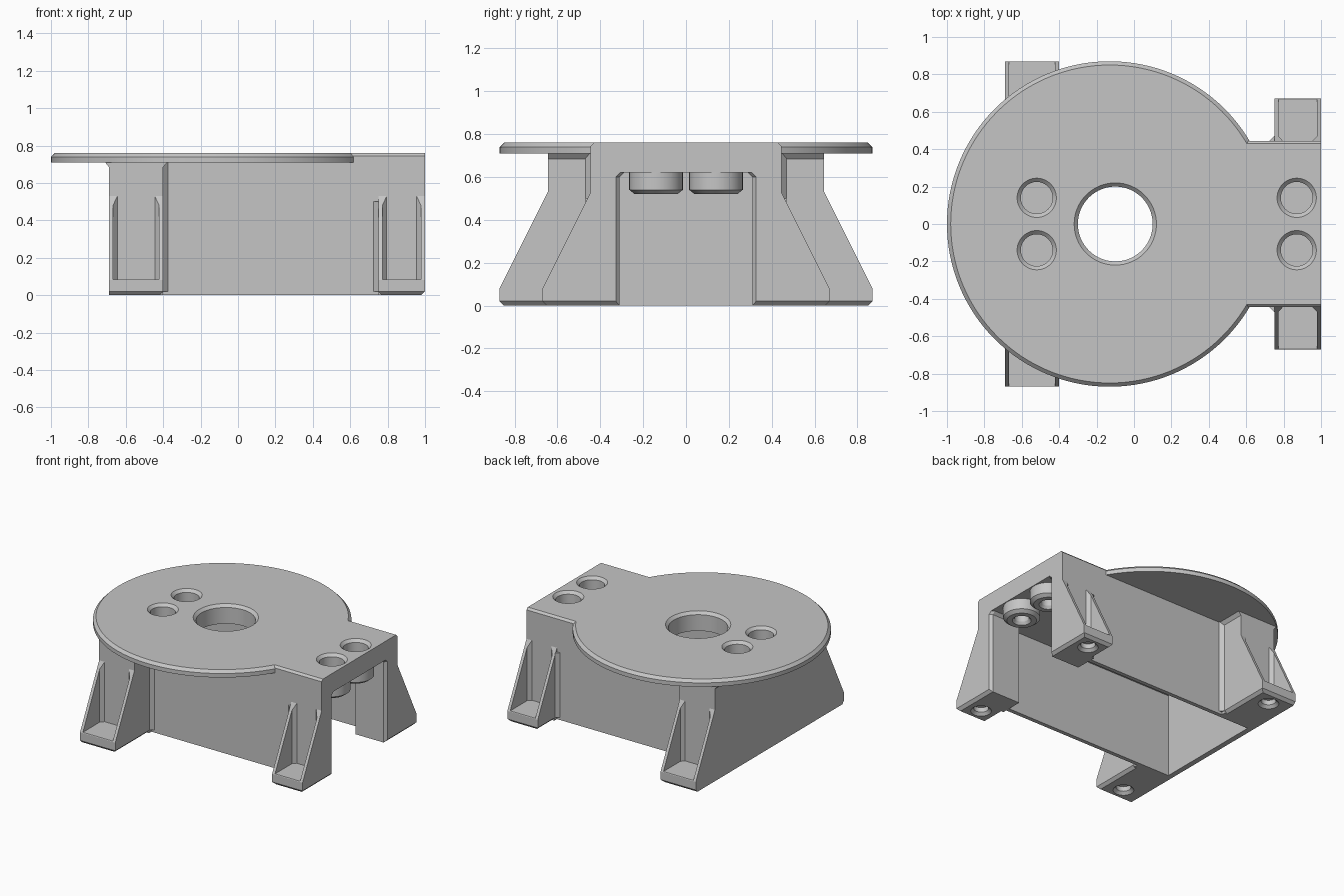
import bpy, bmesh, math

old = bpy.data.objects.get("Cube")
if old:
    bpy.data.objects.remove(old, do_unlink=True)

grey = bpy.data.materials.new("plain_grey")
grey.use_nodes = True
grey.diffuse_color = (0.56, 0.56, 0.56, 1)
grey.node_tree.nodes["Principled BSDF"].inputs["Base Color"].default_value = (0.56, 0.56, 0.56, 1)


def finish(name, bm):
    bmesh.ops.recalc_face_normals(bm, faces=bm.faces)
    mesh = bpy.data.meshes.new(name)
    bm.to_mesh(mesh)
    bm.free()
    mesh.materials.append(grey)
    obj = bpy.data.objects.new(name, mesh)
    bpy.context.collection.objects.link(obj)
    return obj


def loft(name, ring_a, ring_b):
    """Closed solid between two matching rings of points."""
    bm = bmesh.new()
    a = [bm.verts.new(p) for p in ring_a]
    b = [bm.verts.new(p) for p in ring_b]
    bm.faces.new(a)
    bm.faces.new(b)
    for i in range(len(a)):
        j = (i + 1) % len(a)
        bm.faces.new((a[i], a[j], b[j], b[i]))
    return finish(name, bm)


def prism_x(name, profile, x0, x1):
    return loft(name, [(x0, y, z) for y, z in profile], [(x1, y, z) for y, z in profile])


def prism_y(name, profile, y0, y1):
    return loft(name, [(x, y0, z) for x, z in profile], [(x, y1, z) for x, z in profile])


def prism_z(name, profile, z0, z1):
    return loft(name, [(x, y, z0) for x, y in profile], [(x, y, z1) for x, y in profile])


def lathe(name, profile, cx, cy, n=48):
    """Round solid from stacked (radius, height) rings."""
    bm = bmesh.new()
    rings = [[bm.verts.new((cx + r * math.cos(math.tau * i / n),
                            cy + r * math.sin(math.tau * i / n), z))
              for i in range(n)] for r, z in profile]
    bm.faces.new(rings[0])
    bm.faces.new(rings[-1])
    for a, b in zip(rings, rings[1:]):
        for i in range(n):
            j = (i + 1) % n
            bm.faces.new((a[i], a[j], b[j], b[i]))
    return finish(name, bm)


def combine(target, tool, operation):
    """Apply one boolean and discard the tool."""
    tool.hide_render = True
    mod = target.modifiers.new("cut", 'BOOLEAN')
    mod.operation = operation
    mod.solver = 'EXACT'
    mod.object = tool
    bpy.context.view_layer.objects.active = target
    bpy.ops.object.modifier_apply(modifier=mod.name)
    bpy.data.objects.remove(tool, do_unlink=True)


SIDES = (-1, 1)
TOP, CEIL, HALF = 0.76, 0.62, 0.445

# Main housing with chamfered top edges
base = prism_x("mount_base", [(-HALF, 0), (HALF, 0), (HALF, 0.745), (0.43, TOP),
                              (-0.43, TOP), (-HALF, 0.745)], -0.69, 1.0)

# Round top plate
combine(base, lathe("plate", [(0.87, 0.71), (0.87, 0.74), (0.85, TOP)], -0.13, 0, 128), 'UNION')

# Buttress legs: x range, foot reach, shoulder reach, shoulder height, top, fillet x, fillet top
LEGS = [(-0.69, -0.40, 0.87, 0.645, 0.53, 0.72, -0.375, 0.72),
        (0.75, 1.0, 0.67, HALF, 0.53, 0.53, 0.725, 0.50)]
for x0, x1, foot, shoulder, sz, top, fx, ftop in LEGS:
    for s in SIDES:
        profile = [(0.43, 0), (foot - 0.02, 0), (foot, 0.02), (foot, 0.08), (shoulder, sz)]
        if top > sz:
            profile.append((shoulder, top))
        profile.append((0.43, top))
        combine(base, prism_x("leg", [(s * y, z) for y, z in profile], x0, x1), 'UNION')
        # Corner fillet between leg and wall
        ex = x1 if fx > x1 else x0
        tri = [(ex, 0.43), (fx, 0.43), (fx, HALF), (ex, HALF + 0.025)]
        combine(base, prism_z("fillet", [(x, s * y) for x, y in tri], 0.02, ftop), 'UNION')

# Flare where the rear legs and end wall meet the plate
flare = [[(x, y, z) for x, y in ((a, -0.645), (b, -0.645), (b, 0.645), (a, 0.645))]
         for a, b, z in ((-0.69, -0.40, 0.685), (-0.715, -0.375, 0.715))]
combine(base, loft("plate_flare", *flare), 'UNION')

# Interior channel, narrower at the open end, with a chamfered mouth
WALL = 0.415
combine(base, prism_x("channel", [(-WALL, -0.1), (WALL, -0.1), (WALL, CEIL), (-WALL, CEIL)],
                      -0.65, 0.75), 'DIFFERENCE')


def mouth_profile(w):
    return [(-w, -0.1), (w, -0.1), (w, 0.60), (w - 0.02, CEIL), (0.02 - w, CEIL), (-w, 0.60)]


combine(base, prism_x("mouth", mouth_profile(0.31), 0.70, 1.1), 'DIFFERENCE')
combine(base, loft("mouth_chamfer", [(0.97, y, z) for y, z in mouth_profile(0.30)],
                   [(1.01, y, z) for y, z in mouth_profile(0.337)]), 'DIFFERENCE')

# Pockets in the sloped legs, and screw recesses under the feet
for x0, x1, foot, shoulder, sz, top, fx, ftop in LEGS:
    for s in SIDES:
        outline = [(x0 + 0.022, 1.0), (x0 + 0.022, shoulder + 0.025), (x0 + 0.045, shoulder),
                   (x1 - 0.045, shoulder), (x1 - 0.022, shoulder + 0.025), (x1 - 0.022, 1.0)]
        combine(base, prism_z("pocket", [(x, s * y) for x, y in outline], 0.085, 0.6), 'DIFFERENCE')
        combine(base, lathe("foot_hole", [(0.08, -0.01), (0.05, 0.02), (0.05, 0.055)],
                            (x0 + x1) / 2, s * (foot - 0.11), 32), 'DIFFERENCE')

# Chamfers under the side edges of the feet: edge x, inward direction, inner y
for x, d, inner in ((-0.40, -1, 0.475), (1.0, -1, 0.30), (0.75, 1, 0.475)):
    wedge = [(x + d * 0.03, -0.01), (x - d * 0.01, -0.01), (x - d * 0.01, 0.03)]
    for s in SIDES:
        combine(base, prism_y("foot_chamfer", wedge, s * inner, s * 1.0), 'DIFFERENCE')

# Screw bosses under the deck, counterbored from above
for x in (-0.52, 0.87):
    for s in SIDES:
        y = s * 0.14
        combine(base, lathe("boss", [(0.10, 0.52), (0.125, 0.54), (0.125, 0.65)], x, y), 'UNION')
        combine(base, lathe("bore", [(0.085, 0.62), (0.085, 0.74), (0.115, 0.77)], x, y), 'DIFFERENCE')
        combine(base, lathe("pilot", [(0.07, 0.51), (0.05, 0.54), (0.05, 0.60)], x, y, 32), 'DIFFERENCE')

# Central through hole
combine(base, lathe("centre_hole", [(0.20, 0.5), (0.20, 0.74), (0.23, 0.77)], -0.10, 0, 64), 'DIFFERENCE')

# Smooth the round walls, keep the corners sharp
bpy.ops.object.select_all(action='DESELECT')
base.select_set(True)
bpy.context.view_layer.objects.active = base
bpy.ops.object.shade_smooth_by_angle(angle=math.radians(25))
